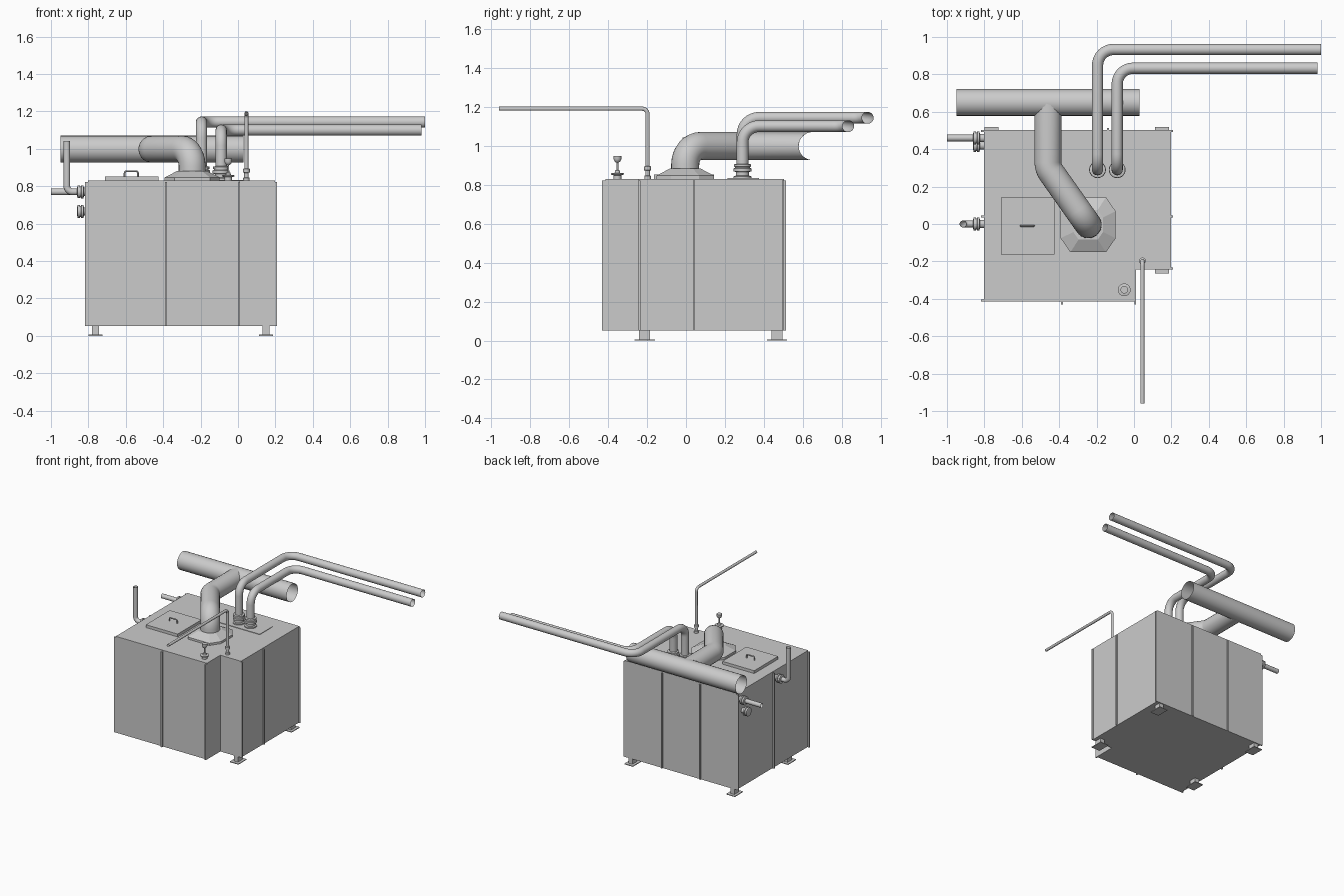
import bpy, bmesh, math
from mathutils import Vector

if "Cube" in bpy.data.objects:
    bpy.data.objects.remove(bpy.data.objects["Cube"])


def add(name, mesh, smooth=False):
    ob = bpy.data.objects.new(name, mesh)
    bpy.context.collection.objects.link(ob)
    if smooth:
        bpy.ops.object.select_all(action='DESELECT')
        bpy.context.view_layer.objects.active = ob
        ob.select_set(True)
        bpy.ops.object.shade_smooth_by_angle(angle=math.radians(35))
    return ob


def loft(name, rings, smooth=False):
    """Skin a stack of equal-length closed rings and cap both ends."""
    bm = bmesh.new()
    vs = [[bm.verts.new(p) for p in r] for r in rings]
    n = len(vs[0])
    for a, b in zip(vs, vs[1:]):
        for i in range(n):
            j = (i + 1) % n
            bm.faces.new((a[i], a[j], b[j], b[i]))
    bm.faces.new(vs[0][::-1])
    bm.faces.new(vs[-1])
    bmesh.ops.recalc_face_normals(bm, faces=bm.faces)
    me = bpy.data.meshes.new(name)
    bm.to_mesh(me)
    bm.free()
    return add(name, me, smooth)


def box(name, x0, x1, y0, y1, z0, z1):
    base = [(x0, y0), (x1, y0), (x1, y1), (x0, y1)]
    return loft(name, [[(x, y, z) for x, y in base] for z in (z0, z1)])


def turned(name, origin, profile, axis='Z', sides=24):
    """Solid of revolution; profile is (radius, distance along axis)."""
    rings = []
    for r, d in profile:
        ring = []
        for i in range(sides):
            a = 2 * math.pi * i / sides
            u, v = r * math.cos(a), r * math.sin(a)
            ring.append(Vector(origin) + Vector((u, v, d) if axis == 'Z' else (d, u, v)))
        rings.append(ring)
    return loft(name, rings, True)


def fillet(pts, radius, steps=8):
    pts = [Vector(p) for p in pts]
    out = [pts[0]]
    for a, b, c in zip(pts, pts[1:], pts[2:]):
        d0, d1 = (a - b).normalized(), (c - b).normalized()
        half = d0.angle(d1) / 2
        t = radius / math.tan(half)
        mid = b + (d0 + d1).normalized() * (radius / math.sin(half))
        u, v = b + d0 * t - mid, b + d1 * t - mid
        ang = u.angle(v)
        for k in range(steps + 1):
            f = k / steps
            out.append(mid + (u * math.sin((1 - f) * ang) + v * math.sin(f * ang)) / math.sin(ang))
    return out + [pts[-1]]


def pipe(name, pts, r, bend=0, caps=False, res=8):
    """Open-ended tube along a path with rounded corners."""
    path = fillet(pts, bend) if bend else [Vector(p) for p in pts]
    cu = bpy.data.curves.new(name, 'CURVE')
    cu.dimensions = '3D'
    cu.bevel_depth, cu.bevel_resolution, cu.use_fill_caps = r, res, caps
    sp = cu.splines.new('POLY')
    sp.points.add(len(path) - 1)
    for p, co in zip(sp.points, path):
        p.co = (*co, 1)
    tmp = bpy.data.objects.new(name + "_path", cu)
    bpy.context.collection.objects.link(tmp)
    dg = bpy.context.evaluated_depsgraph_get()
    me = bpy.data.meshes.new_from_object(tmp.evaluated_get(dg))
    bpy.data.objects.remove(tmp)
    return add(name, me, True)


# Casing with a stepped front right corner
X0, X1, Y0, Y1, Z0, Z1 = -0.803, 0.197, -0.414, 0.502, 0.052, 0.83
NX, NY = 0.012, -0.243
outline = [(X0, Y0), (NX, Y0), (NX, NY), (X1, NY), (X1, Y1), (X0, Y1)]
loft("casing", [[(x, y, z) for x, y in outline] for z in (Z0, Z1)])

# Thin standing seams between the casing panels
W, P = 0.005, 0.016
for i, x in enumerate((-0.385, NX - W)):
    box(f"front_seam_{i}", x - W, x + W, Y0 - P, Y0 + 0.01, Z0, Z1 - 0.008)
for i, x in enumerate((-0.48, -0.14)):
    box(f"back_seam_{i}", x - W, x + W, Y1 - 0.01, Y1 + 0.01, Z0, Z1 - 0.008)
for i, y in enumerate((Y0 + W, 0.04, Y1 - W)):
    box(f"left_seam_{i}", X0 - P, X0 + 0.01, y - W, y + W, Z0, Z1 - 0.008)
for i, y in enumerate((NY + W, 0.04, Y1 - W)):
    box(f"right_seam_{i}", X1 - 0.01, X1 + 0.011, y - W, y + W, Z0, Z1 - 0.008)

# Feet
for i, x in enumerate((-0.762, 0.15)):
    for j, y in enumerate((-0.212, 0.467)):
        box(f"foot_post_{i}{j}", x - 0.018, x + 0.018, y - 0.028, y + 0.028, 0, 0.06)
        box(f"foot_plate_{i}{j}", x - 0.038, x + 0.038, y - 0.052, y + 0.052, 0, 0.006)

# Access hatch with handle
box("hatch_lid", -0.71, -0.425, -0.163, 0.143, Z1 - 0.005, 0.853)
pipe("hatch_handle", [(-0.606, -0.01, 0.85), (-0.606, -0.01, 0.88),
                      (-0.535, -0.01, 0.88), (-0.535, -0.01, 0.85)], 0.005, 0.01, True, 3)

# Flue hood with cut corners
cx, cy, a, b, ca, cb = -0.245, -0.004, 0.147, 0.147, 0.052, 0.075
octagon = [(a, -b + cb), (a, b - cb), (a - ca, b), (ca - a, b),
           (-a, b - cb), (-a, cb - b), (ca - a, -b), (a - ca, -b)]
loft("flue_hood", [[(cx + x * s, cy + y * s, z) for x, y in octagon]
                   for s, z in ((1, Z1 - 0.005), (1, 0.847), (0.54, 0.882))])

# Main duct and the flue elbow trimmed to meet it
R, DY, DZ = 0.072, 0.65, 0.998
pipe("main_duct", [(-0.95, DY, DZ), (0.03, DY, DZ)], R, res=10)
flue = pipe("flue_pipe", [(cx, cy, 0.86), (cx, cy, DZ), (-0.46, 0.30, DZ), (-0.46, DY, DZ)],
            R, 0.095, res=10)
for v in flue.data.vertices:
    if v.co.y > DY - 0.02:
        v.co.y = DY - math.sqrt(max(0, R * R - (v.co.z - DZ) ** 2))

# Flow and return pipes with union nuts on a cover plate
box("pipe_cover_plate", -0.333, 0.045, 0.213, 0.375, Z1 - 0.005, 0.834)
for name, x, y, z, end in (("flow", -0.195, 0.933, 1.143, 1.0), ("return", -0.09, 0.833, 1.1, 0.98)):
    base = (x, 0.29, 0)
    pipe(name + "_pipe", [(x, 0.29, 0.835), (x, 0.29, z), (x, y, z), (end, y, z)], 0.03, 0.085)
    turned(name + "_flange", base, [(0.045, 0.83), (0.045, 0.843), (0.034, 0.846), (0.034, 0.868)])
    turned(name + "_union", base, [(0.038, 0.866), (0.045, 0.868), (0.045, 0.884), (0.038, 0.887),
                                   (0.038, 0.891), (0.043, 0.893), (0.043, 0.904), (0.032, 0.907)])

# Thin drain pipe reaching to the front
pipe("thin_pipe", [(0.045, -0.197, 0.83), (0.045, -0.197, 1.19), (0.045, -0.96, 1.19)], 0.0105, 0.028)
turned("thin_pipe_fitting", (0.045, -0.197, 0),
       [(0.017, 0.828), (0.017, 0.845), (0.012, 0.847), (0.012, 0.872), (0.018, 0.874),
        (0.018, 0.892), (0.011, 0.896)], sides=12)

# Relief valve on the front of the top
turned("relief_valve", (-0.052, -0.352, 0),
       [(0.02, 0.828), (0.02, 0.848), (0.034, 0.852), (0.034, 0.858), (0.014, 0.861), (0.012, 0.872),
        (0.005, 0.876), (0.005, 0.912), (0.014, 0.919), (0.02, 0.93), (0.02, 0.948)])

# Side connections on the left
pipe("side_pipe", [(-0.80, 0.46, 0.77), (-1.0, 0.46, 0.77)], 0.018)
pipe("vent_pipe", [(-0.80, 0, 0.77), (-0.915, 0, 0.77), (-0.915, 0, 1.043)], 0.018, 0.03)
for name, y, z in (("side", 0.46, 0.77), ("vent", 0, 0.77), ("plugged", 0.42, 0.665)):
    turned(name + "_union", (0, y, z),
           [(0.022, -0.795), (0.022, -0.824), (0.035, -0.826), (0.035, -0.838), (0.029, -0.84),
            (0.029, -0.844), (0.034, -0.846), (0.034, -0.857), (0.02, -0.861)], 'X')
